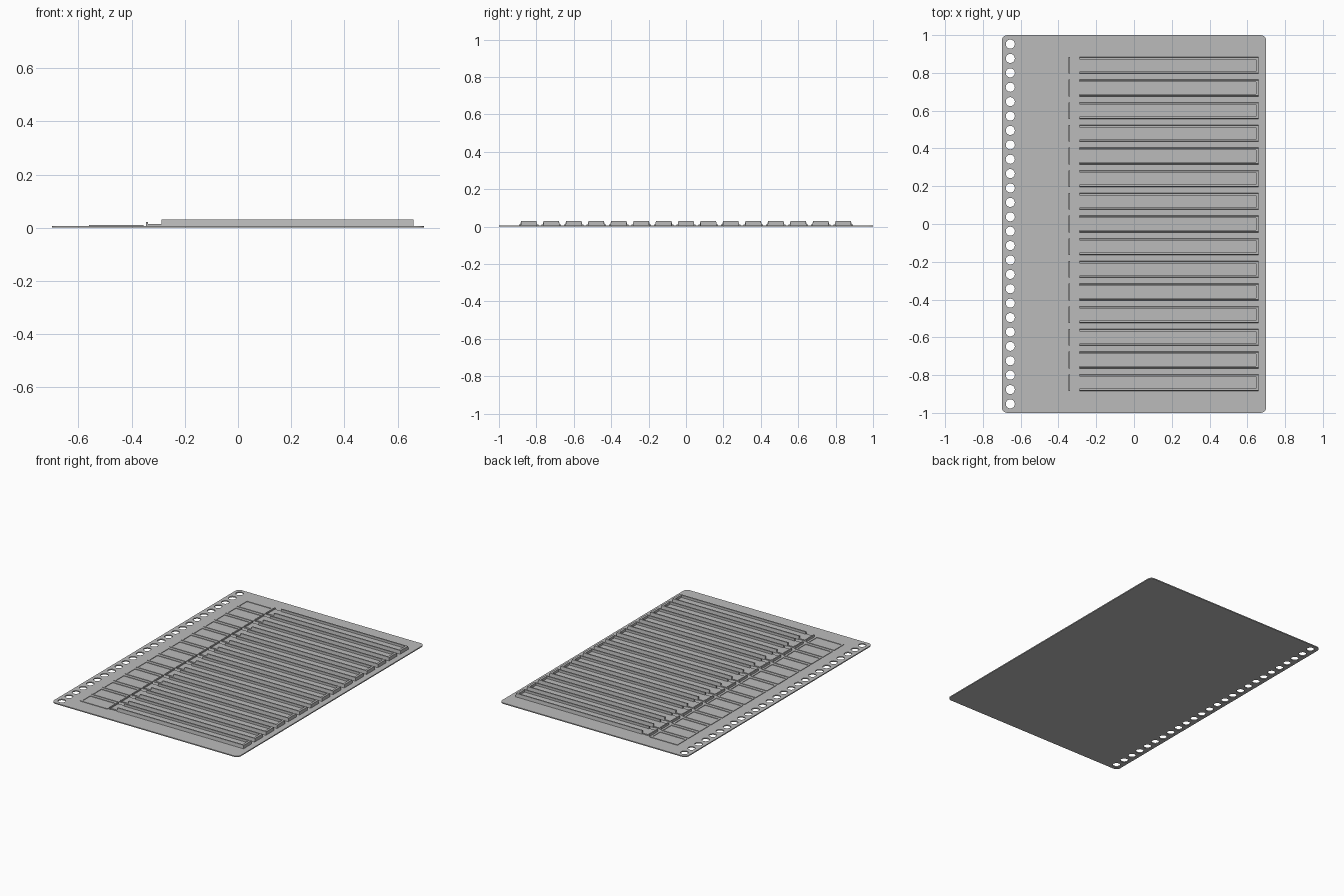
import bpy, bmesh, math

cube = bpy.data.objects.get("Cube")
if cube:
    bpy.data.objects.remove(cube, do_unlink=True)

grey = bpy.data.materials.new("mid_grey")
grey.use_nodes = True
colour = (0.5, 0.5, 0.5, 1)
grey.diffuse_color = colour
grey.node_tree.nodes["Principled BSDF"].inputs["Base Color"].default_value = colour

PLATE = 0.007          # sheet thickness
ROWS, PITCH = 15, 0.12
HALF = 0.044           # half width of a holder


def arc(cx, cy, r, start, end, n):
    return [(cx + r * math.cos(start + (end - start) * i / n),
             cy + r * math.sin(start + (end - start) * i / n)) for i in range(n + 1)]


def make_plate():
    """Rounded sheet with a row of binder holes along one edge."""
    curve = bpy.data.curves.new("sheet", "CURVE")
    curve.dimensions = "2D"
    curve.fill_mode = "BOTH"
    curve.extrude = PLATE / 2
    r, w, d = 0.03, 0.7, 1.0
    outline = []
    for k, (sx, sy) in enumerate([(1, 1), (-1, 1), (-1, -1), (1, -1)]):
        a = k * math.pi / 2
        outline += arc(sx * (w - r), sy * (d - r), r, a, a + math.pi / 2, 6)
    loops = [outline]
    loops += [arc(-0.655, (i - 12.5) * 0.0762, 0.024, 0, math.tau, 24)[:-1] for i in range(26)]
    for pts in loops:
        spline = curve.splines.new("POLY")
        spline.points.add(len(pts) - 1)
        for p, (x, y) in zip(spline.points, pts):
            p.co = (x, y, 0, 1)
        spline.use_cyclic_u = True
    obj = bpy.data.objects.new("sheet", curve)
    obj.location.z = PLATE / 2
    bpy.context.collection.objects.link(obj)
    bpy.context.view_layer.objects.active = obj
    obj.select_set(True)
    bpy.ops.object.convert(target="MESH")
    obj = bpy.context.object
    obj.data.materials.clear()
    obj.data.materials.append(grey)
    obj.select_set(False)


def prism(bm, low, high, z0, z1):
    """Solid between a lower and an upper outline."""
    a = [bm.verts.new((x, y, z0)) for x, y in low]
    b = [bm.verts.new((x, y, z1)) for x, y in high]
    bm.faces.new(a[::-1])
    bm.faces.new(b)
    for i in range(len(a)):
        j = (i + 1) % len(a)
        bm.faces.new((a[i], a[j], b[j], b[i]))


def box(bm, x0, x1, y0, y1, z0, z1):
    pts = [(x0, y0), (x1, y0), (x1, y1), (x0, y1)]
    prism(bm, pts, pts, z0, z1)


def u_shape(y, half):
    """Outline of a holder wall, open towards the binder holes."""
    inner, x0, x1 = 0.032, -0.288, 0.66
    return [(x0, y - half), (x1, y - half), (x1, y + half), (x0, y + half),
            (x0, y + inner), (x1 - 0.015, y + inner),
            (x1 - 0.015, y - inner), (x0, y - inner)]


def finish(name, bm):
    bmesh.ops.recalc_face_normals(bm, faces=bm.faces)
    mesh = bpy.data.meshes.new(name)
    bm.to_mesh(mesh)
    bm.free()
    mesh.materials.append(grey)
    bpy.context.collection.objects.link(bpy.data.objects.new(name, mesh))


def make_row(i):
    y = (i - (ROWS - 1) / 2) * PITCH
    base = PLATE - 0.002
    # Raised wall around three sides, leaning in slightly
    bm = bmesh.new()
    prism(bm, u_shape(y, HALF), u_shape(y, HALF - 0.003), base, 0.03)
    finish(f"holder_wall_{i + 1}", bm)
    # Low floor with a retaining ridge at the open end
    bm = bmesh.new()
    box(bm, -0.342, 0.65, y - 0.04, y + 0.04, base, 0.014)
    finish(f"holder_floor_{i + 1}", bm)
    bm = bmesh.new()
    box(bm, -0.346, -0.338, y - HALF, y + HALF, base, 0.022)
    finish(f"retaining_ridge_{i + 1}", bm)
    # Thin label border
    bm = bmesh.new()
    x0, x1, h, t = -0.56, -0.355, 0.052, 0.01
    for s in (-1, 1):
        ys = sorted((y + s * h, y + s * (h - t)))
        box(bm, x0, x1, *ys, base, 0.0105)
    for x in (x0, x1 - t):
        box(bm, x, x + t, y - h + t, y + h - t, base, 0.0105)
    finish(f"label_border_{i + 1}", bm)


make_plate()
for row in range(ROWS):
    make_row(row)
